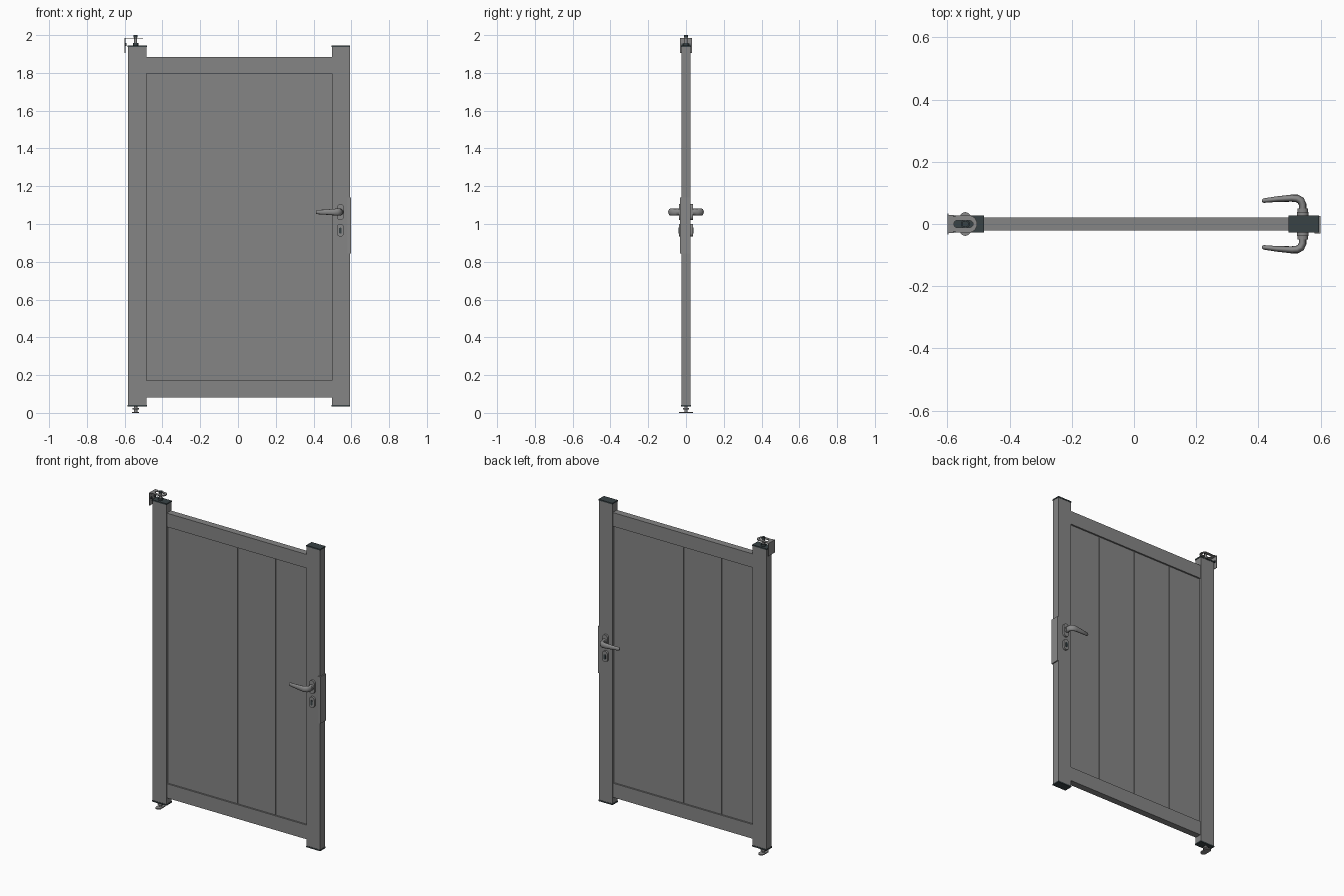
import bpy, bmesh, math
from mathutils import Vector

cube = bpy.data.objects.get("Cube")
if cube:
    bpy.data.objects.remove(cube, do_unlink=True)


def material(name, rgb):
    m = bpy.data.materials.new(name)
    m.use_nodes = True
    m.diffuse_color = (*rgb, 1)
    m.node_tree.nodes["Principled BSDF"].inputs["Base Color"].default_value = (*rgb, 1)
    return m


GREY = material("painted grey", (0.235, 0.235, 0.235))
STEEL = material("hardware grey", (0.25, 0.25, 0.25))
DARK = material("dark plastic", (0.04, 0.055, 0.06))


def finish(name, bm, mat, smooth=False):
    bmesh.ops.recalc_face_normals(bm, faces=bm.faces)
    mesh = bpy.data.meshes.new(name)
    bm.to_mesh(mesh)
    bm.free()
    ob = bpy.data.objects.new(name, mesh)
    bpy.context.collection.objects.link(ob)
    mesh.materials.append(mat)
    if smooth:
        shade(ob)
    return ob


def shade(ob):
    bpy.ops.object.select_all(action='DESELECT')
    ob.select_set(True)
    bpy.context.view_layer.objects.active = ob
    bpy.ops.object.shade_smooth_by_angle(angle=math.radians(35))


def box(name, xs, ys, zs, mat):
    bm = bmesh.new()
    bmesh.ops.create_cube(bm, size=1)
    for v in bm.verts:
        v.co = [a + (b - a) * (c + 0.5) for (a, b), c in zip((xs, ys, zs), v.co)]
    return finish(name, bm, mat)


def cylinder(name, x, y, zs, r, mat):
    bm = bmesh.new()
    bmesh.ops.create_cone(bm, cap_ends=True, segments=24, radius1=r, radius2=r,
                          depth=zs[1] - zs[0])
    bmesh.ops.translate(bm, verts=bm.verts, vec=(x, y, sum(zs) / 2))
    return finish(name, bm, mat, True)


def stadium(half, r, n=12):
    """Rounded slot outline, long along the first axis."""
    pts = []
    for side in (1, -1):
        for i in range(n + 1):
            a = math.pi * (i / n - 0.5)
            pts.append((side * (half - r + r * math.cos(a)), side * r * math.sin(a)))
    return pts


def slab(name, outer, place, depth, mat, hole=None):
    """Extrude an outline along depth, optionally with a matching hole."""
    bm = bmesh.new()
    ring = [bm.verts.new(place(*p)) for p in outer]
    if hole:
        inner = [bm.verts.new(place(*p)) for p in hole]
        for i in range(len(ring)):
            j = (i + 1) % len(ring)
            bm.faces.new((ring[i], ring[j], inner[j], inner[i]))
    else:
        bm.faces.new(ring)
    ext = bmesh.ops.extrude_face_region(bm, geom=bm.faces[:])
    moved = [g for g in ext["geom"] if isinstance(g, bmesh.types.BMVert)]
    bmesh.ops.translate(bm, verts=moved, vec=Vector(depth))
    return finish(name, bm, mat, True)


# Posts with end caps
POSTS = {"hinge": (-0.582, -0.484), "lock": (0.498, 0.592)}
for side, (a, b) in POSTS.items():
    box(side + "_post", (a, b), (-0.025, 0.025), (0.043, 1.937), GREY)
    for end, z in (("bottom", 0.035), ("top", 1.937)):
        box(f"{side}_post_{end}_cap", (a - 0.002, b + 0.002), (-0.027, 0.027),
            (z, z + 0.008), DARK)

# Rails
LEFT, RIGHT = -0.484, 0.498
for end, zs in (("bottom", (0.082, 0.172)), ("top", (1.797, 1.884))):
    box(end + "_rail", (LEFT, RIGHT), (-0.021, 0.021), zs, GREY)

# Recessed boards over a thin core, leaving fine grooves
box("panel_core", (LEFT, RIGHT), (-0.007, 0.007), (0.172, 1.797), GREY)
cuts = [0, 0.23, 0.5, 0.77, 1]
for i in range(4):
    a, b = (LEFT + (RIGHT - LEFT) * c for c in cuts[i:i + 2])
    box(f"panel_board_{i + 1}", (a + 0.0015 * (i > 0), b - 0.0015 * (i < 3)),
        (-0.011, 0.011), (0.172, 1.797), GREY)

# Strike plate on the lock post
box("strike_plate", (0.592, 0.599), (-0.031, 0.025), (0.845, 1.14), STEEL)
box("strike_plate_lip", (0.58, 0.599), (-0.031, -0.025), (0.845, 1.14), STEEL)

# Lever handle, rosette and key plate on both faces
HX, HZ = 0.542, 1.063
for side, s in (("front", -1), ("back", 1)):
    for part, z, half in (("handle_plate", HZ, 0.042), ("key_plate", 0.967, 0.034)):
        slab(f"{side}_{part}", stadium(half, 0.0185),
             lambda u, v, z=z: (HX + v, s * 0.025, z + u), (0, s * 0.013, 0), STEEL)
    slab(side + "_lock_cylinder", stadium(0.016, 0.007),
         lambda u, v: (HX + v, s * 0.038, 0.965 + u), (0, s * 0.003, 0), DARK)
    slab(side + "_handle_collar", stadium(0.0171, 0.017),
         lambda u, v: (HX + v, s * 0.036, HZ + u), (0, s * 0.014, 0), STEEL)

    cu = bpy.data.curves.new(side + "_lever", 'CURVE')
    cu.dimensions = '3D'
    cu.bevel_depth = 0.012
    cu.bevel_resolution = 4
    cu.use_fill_caps = True
    path = [(HX, 0.03, 1), (HX, 0.062, 1), (HX - 0.006, 0.075, 1.05),
            (HX - 0.018, 0.082, 1.05), (HX - 0.035, 0.083, 0.95),
            (0.46, 0.08, 0.75), (0.416, 0.075, 0.6), (0.412, 0.075, 0.35)]
    sp = cu.splines.new('POLY')
    sp.points.add(len(path) - 1)
    for p, (x, y, r) in zip(sp.points, path):
        p.co = (x, s * y, 0, 1)
        p.radius = r
    lever = bpy.data.objects.new(side + "_lever", cu)
    bpy.context.collection.objects.link(lever)
    lever.location.z = HZ
    lever.scale.z = 1.5
    cu.materials.append(STEEL)
    bpy.ops.object.select_all(action='DESELECT')
    lever.select_set(True)
    bpy.context.view_layer.objects.active = lever
    bpy.ops.object.convert(target='MESH')
    shade(bpy.context.view_layer.objects.active)

# Upper hinge: angle bracket with a slot, and a pin through it
PX = -0.542
box("hinge_wall_plate", (-0.6, -0.596), (-0.033, 0.033), (1.905, 1.986), STEEL)
box("hinge_arm_root", (-0.597, -0.58), (-0.029, 0.029), (1.981, 1.986), STEEL)
slab("hinge_arm", stadium(0.044, 0.028), lambda u, v: (u - 0.548, v, 1.981),
     (0, 0, 0.005), STEEL, hole=stadium(0.031, 0.011))
for y in (-0.018, 0.018):
    slab("hinge_screw", stadium(0.0071, 0.007), lambda u, v: (-0.596, y + u, 1.95 + v),
         (0.006, 0, 0), DARK)
cylinder("upper_pin", PX, 0, (1.945, 1.998), 0.008, STEEL)
cylinder("upper_pin_nut", PX, 0, (1.945, 1.957), 0.014, DARK)
cylinder("upper_pin_head", PX, 0, (1.988, 2.0), 0.0105, DARK)

# Lower pivot: pin, collar and oblong floor plate
cylinder("lower_pin", PX, 0, (0.004, 0.035), 0.009, STEEL)
cylinder("lower_collar", PX, 0, (0.018, 0.027), 0.017, STEEL)
slab("floor_plate", stadium(0.038, 0.018), lambda u, v: (PX + v, u, 0),
     (0, 0, 0.006), STEEL)
